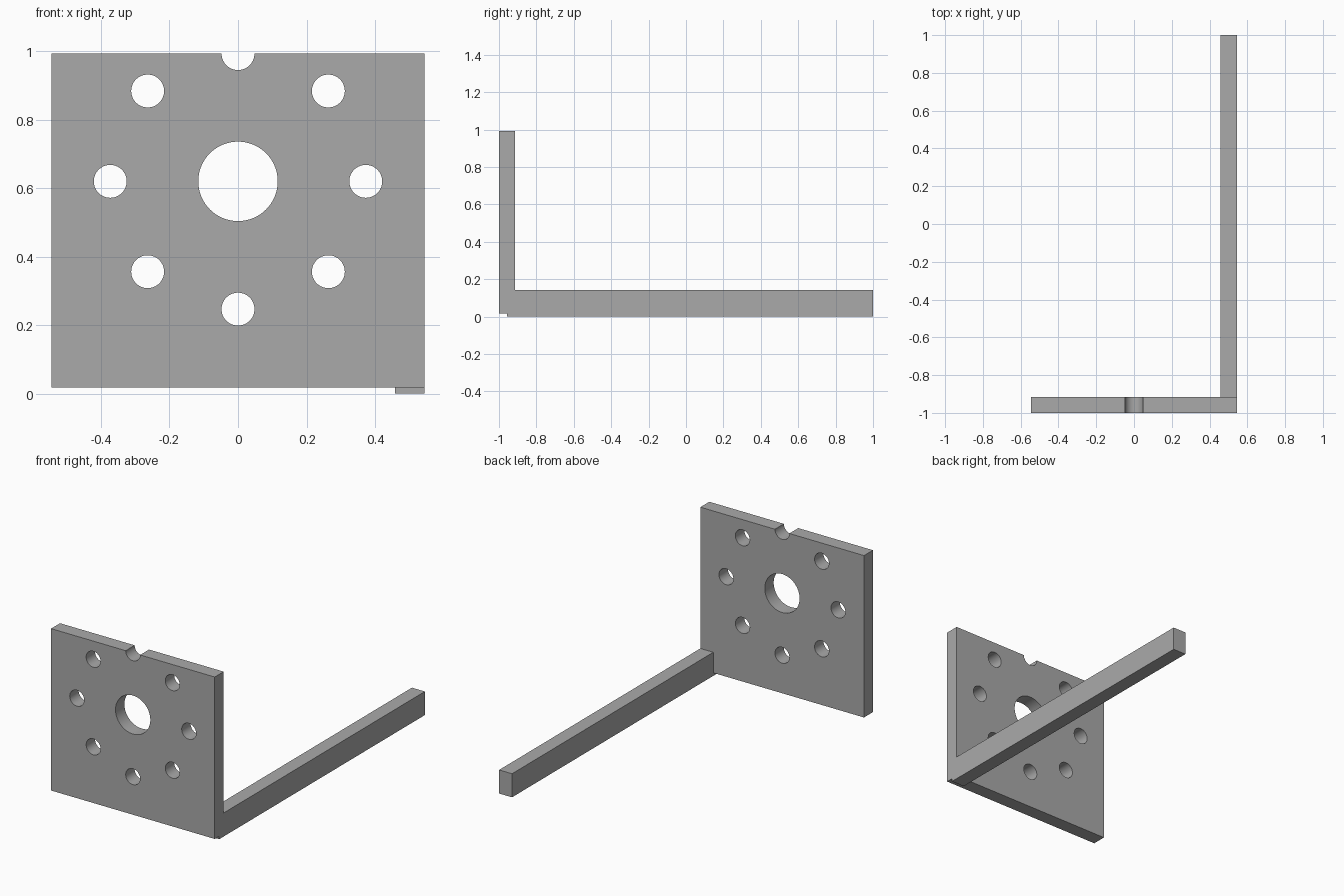
import bpy, bmesh, math
from mathutils import Matrix, Vector

if "Cube" in bpy.data.objects:
    bpy.data.objects.remove(bpy.data.objects["Cube"])

grey = bpy.data.materials.new("plain grey")
grey.diffuse_color = (0.4, 0.4, 0.4, 1)
grey.use_nodes = True
grey.node_tree.nodes["Principled BSDF"].inputs["Base Color"].default_value = grey.diffuse_color


def add_object(name, bm):
    mesh = bpy.data.meshes.new(name)
    bm.to_mesh(mesh)
    bm.free()
    mesh.materials.append(grey)
    obj = bpy.data.objects.new(name, mesh)
    bpy.context.collection.objects.link(obj)
    return obj


def box(name, lo, hi):
    lo, hi = Vector(lo), Vector(hi)
    bm = bmesh.new()
    bmesh.ops.create_cube(bm, size=1, matrix=Matrix.Translation((lo + hi) / 2)
                          @ Matrix.Diagonal((*(hi - lo), 1)))
    return add_object(name, bm)


def add_drill(bm, x, z, radius):
    bmesh.ops.create_cone(bm, cap_ends=True, segments=64, radius1=radius, radius2=radius,
                          depth=0.4, matrix=Matrix.Translation((x, -0.957, z))
                          @ Matrix.Rotation(math.pi / 2, 4, 'X'))


# Upright mounting plate and long arm
plate = box("mounting_plate", (-0.545, -1, 0.018), (0.545, -0.915, 0.993))
arm = box("arm", (0.459, -0.957, 0), (0.545, 1, 0.142))

# Centre hole and ring of eight bolt holes (the top one breaks the edge)
HUB_Z, RING = 0.62, 0.373
bm = bmesh.new()
add_drill(bm, 0, HUB_Z, 0.116)
for i in range(8):
    a = math.pi * i / 4
    add_drill(bm, RING * math.cos(a), HUB_Z + RING * math.sin(a), 0.048)
drills = add_object("hole_cutters", bm)
drills.hide_render = True
drills.hide_set(True)

cut = plate.modifiers.new("bolt holes", 'BOOLEAN')
cut.operation = 'DIFFERENCE'
cut.solver = 'EXACT'
cut.object = drills

# Smooth hole walls, sharp edges
bpy.context.view_layer.objects.active = plate
plate.select_set(True)
bpy.ops.object.modifier_apply(modifier=cut.name)
bpy.ops.object.shade_smooth_by_angle(angle=math.radians(30))
bpy.data.objects.remove(drills)
